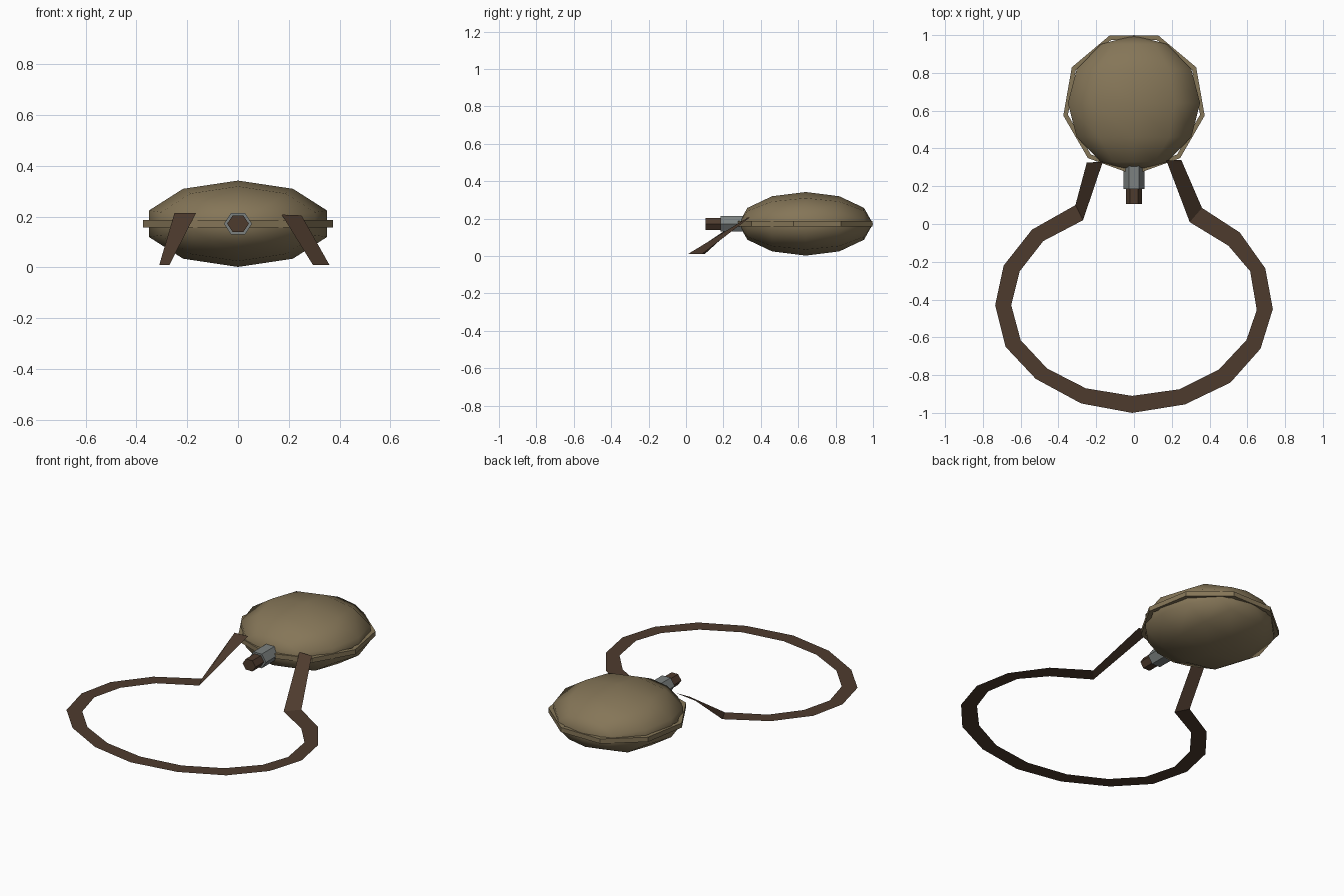
import bpy, bmesh, math

if "Cube" in bpy.data.objects:
    bpy.data.objects.remove(bpy.data.objects["Cube"])

def material(name, rgb):
    m = bpy.data.materials.new(name)
    m.diffuse_color = (*rgb, 1)
    m.use_nodes = True
    m.node_tree.nodes["Principled BSDF"].inputs["Base Color"].default_value = m.diffuse_color
    return m

OLIVE = material("olive_canvas", (0.235, 0.18, 0.097))
LEATHER = material("brown_leather", (0.076, 0.044, 0.027))
METAL = material("grey_metal", (0.2, 0.22, 0.215))
CY, CZ = 0.64, 0.172  # middle of the flask

def loft(name, rings, mat, closed=True, loop=False, caps=False, smooth=False):
    """Skin a list of equal-length point rows."""
    bm = bmesh.new()
    rows = [[bm.verts.new(p) for p in r] for r in rings]
    n = len(rows[0])
    pairs = list(zip(rows, rows[1:])) + ([(rows[-1], rows[0])] if loop else [])
    for a, b in pairs:
        for i in range(n if closed else n - 1):
            j = (i + 1) % n
            bm.faces.new((a[i], a[j], b[j], b[i]))
    if caps:
        bm.faces.new(rows[0])
        bm.faces.new(rows[-1])
    bmesh.ops.remove_doubles(bm, verts=bm.verts, dist=1e-5)
    bmesh.ops.recalc_face_normals(bm, faces=bm.faces)
    for f in bm.faces:
        f.smooth = smooth
    me = bpy.data.meshes.new(name)
    bm.to_mesh(me)
    bm.free()
    me.materials.append(mat)
    ob = bpy.data.objects.new(name, me)
    bpy.context.collection.objects.link(ob)
    return ob

def circle_y(y, rx, rz, n, start):
    """Polygon facing along y."""
    return [(rx * math.cos(start + math.tau * k / n), y,
             CZ + rz * math.sin(start + math.tau * k / n)) for k in range(n)]

# Flask body: squashed ten-sided ball with its poles front and back
body = []
for k in range(7):
    t = math.pi * k / 6
    s = math.sin(t)
    body.append(circle_y(CY - 0.36 * math.cos(t), 0.368 * s, 0.17 * s, 10, math.pi / 2))
loft("flask_body", body, OLIVE, smooth=True)

# Nine-sided band around the rim
band = []
for k in range(9):
    a = math.radians(-90 + 40 * k)
    band.append([(r * math.cos(a), CY + r * math.sin(a), CZ + h)
                 for r, h in ((0.355, -0.014), (0.38, -0.014), (0.38, 0.014), (0.355, 0.014))])
loft("rim_band", band, OLIVE, loop=True)

# Spout and stopper
loft("spout", [circle_y(y, 0.055, 0.049, 6, 0) for y in (0.185, 0.34)], METAL, caps=True)
loft("stopper", [circle_y(y, 0.043, 0.037, 6, 0) for y in (0.105, 0.2)], LEATHER, caps=True)

# Carrying strap: flat ribbon on the ground, rising to the flask at both ends
outer = [(-.31, .10), (-.54, -.03), (-.69, -.22), (-.735, -.43), (-.68, -.65),
         (-.52, -.82), (-.28, -.95), (-.01, -1.0), (.27, -.955), (.51, -.84),
         (.67, -.66), (.735, -.45), (.695, -.235), (.56, -.045), (.36, .085)]
inner = [(-.27, .02), (-.48, -.09), (-.605, -.25), (-.65, -.43), (-.60, -.615),
         (-.46, -.765), (-.255, -.87), (-.01, -.91), (.24, -.875), (.45, -.77),
         (.595, -.615), (.65, -.455), (.615, -.25), (.50, -.115), (.295, .01)]
rows = [[(*o, 0.01), (*i, 0.01)] for o, i in zip(outer, inner)]
rows.insert(0, [(-.25, .325, .215), (-.165, .33, .215)])
rows.append([(.25, .34, .205), (.172, .335, .208)])
strap = loft("strap", rows, LEATHER, closed=False)
# Ribbon faces up
if strap.data.polygons[7].normal.z < 0:
    strap.data.flip_normals()
